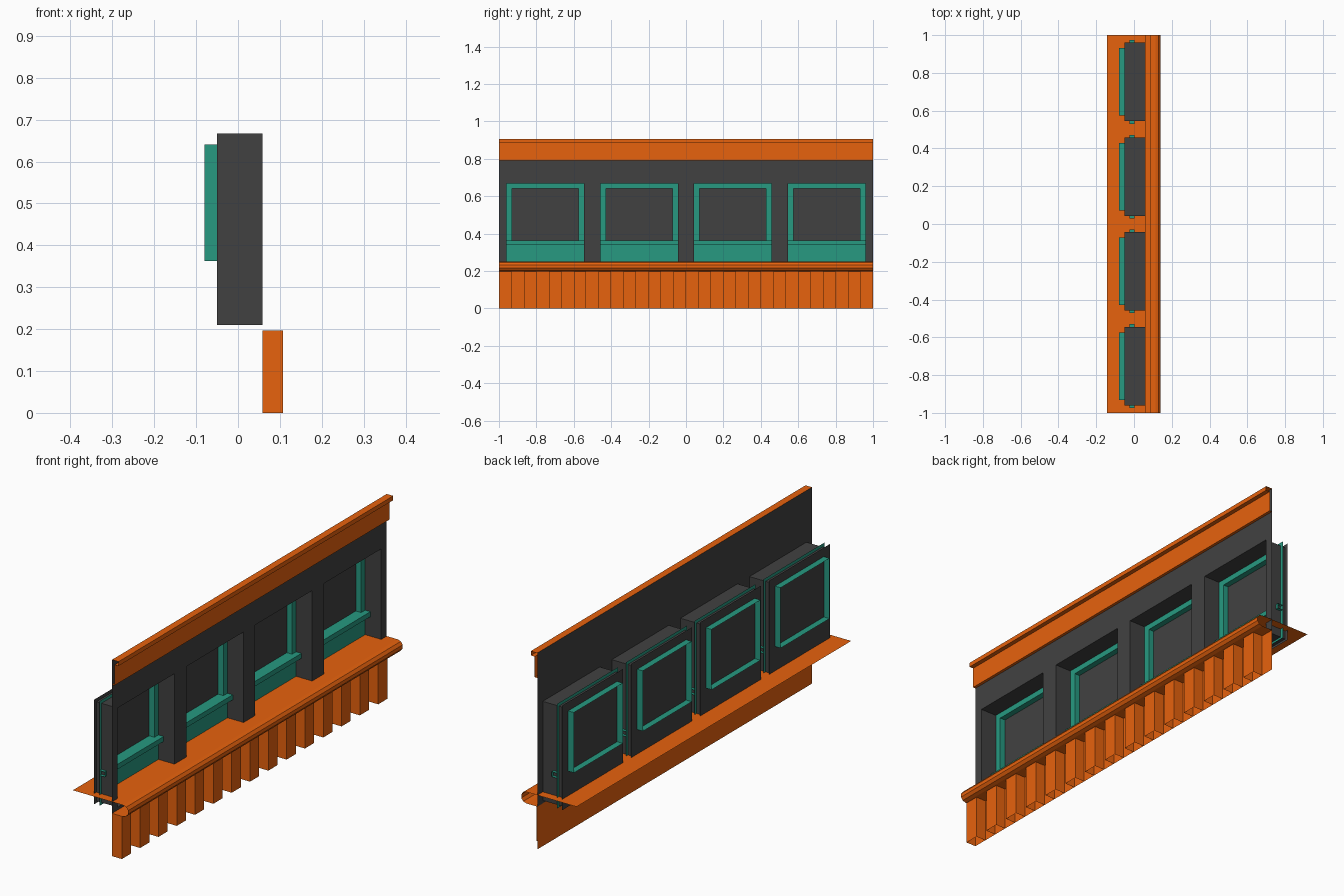
import bpy, bmesh, math

if "Cube" in bpy.data.objects:
    bpy.data.objects.remove(bpy.data.objects["Cube"])


def material(name, rgb):
    m = bpy.data.materials.new(name)
    m.diffuse_color = (*rgb, 1)
    m.use_nodes = True
    m.node_tree.nodes["Principled BSDF"].inputs["Base Color"].default_value = m.diffuse_color
    return m


ORANGE = material("orange_trim", (0.80, 0.122, 0.004))
TEAL = material("teal_frame", (0.02, 0.32, 0.22))
DARK = material("dark_wall", (0.053, 0.053, 0.053))


def make(name, quads, mat):
    """Build one object from a list of faces, welding shared corners."""
    bm = bmesh.new()
    for q in quads:
        bm.faces.new([bm.verts.new(p) for p in q])
    bmesh.ops.remove_doubles(bm, verts=bm.verts, dist=1e-5)
    me = bpy.data.meshes.new(name)
    bm.to_mesh(me)
    bm.free()
    me.materials.append(mat)
    ob = bpy.data.objects.new(name, me)
    bpy.context.collection.objects.link(ob)
    return ob


def sweep(profile, y0, y1):
    """Open x,z profile extruded along y."""
    return [[(a[0], y0, a[1]), (b[0], y0, b[1]), (b[0], y1, b[1]), (a[0], y1, a[1])]
            for a, b in zip(profile, profile[1:])]


def panel(x, y0, y1, z0, z1):
    """Flat sheet facing +x."""
    return [[(x, y0, z0), (x, y1, z0), (x, y1, z1), (x, y0, z1)]]


def tube(x0, x1, y0, y1, z0, z1):
    """Rectangular open-ended tube along x, facing inward."""
    c = [(y0, z0), (y1, z0), (y1, z1), (y0, z1)]
    return [[(x0, *a), (x1, *a), (x1, *b), (x0, *b)]
            for a, b in zip(c, c[1:] + c[:1])]


FACE, BACK, RING = 0.058, -0.05, -0.024   # wall plane, rear of recess, frame plane
HALF, LOW, HIGH = 0.2075, 0.21, 0.667     # opening
WIDE, FOOT, TOP = 0.222, 0.2, 0.682       # window unit, slightly larger than opening
IN, SILL, HEAD = 0.178, 0.363, 0.641      # inside of frame
centres = [-0.7525, -0.25, 0.25, 0.7525]

# Wall sheet with four openings and their deep reveals
cuts = [-1] + [c + s * HALF for c in centres for s in (-1, 1)] + [1]
wall = []
for i, (a, b) in enumerate(zip(cuts, cuts[1:])):
    for j, (lo, hi) in enumerate([(0.197, LOW), (LOW, HIGH), (HIGH, 0.905)]):
        if not (i % 2 and j == 1):
            wall += panel(FACE, a, b, lo, hi)
for c in centres:
    wall += tube(BACK, FACE, c - HALF, c + HALF, LOW, HIGH)
make("wall", wall, DARK)

for n, c in enumerate(centres, 1):
    a, b = c - WIDE, c + WIDE
    # Window frame: flat surround with apron, plus lining that passes the glass
    frame = panel(RING, a, c - IN, SILL, TOP) + panel(RING, c + IN, b, SILL, TOP)
    frame += panel(RING, c - IN, c + IN, HEAD, TOP) + panel(RING, a, b, FOOT, SILL)
    frame += tube(-0.08, RING, c - IN, c + IN, SILL, HEAD)
    make(f"window_frame_{n}", frame, TEAL)
    make(f"window_glass_{n}", panel(BACK - 0.001, a, b, FOOT, TOP), DARK)
    # Projecting sill strip
    make(f"window_sill_{n}", sweep([(RING, SILL), (0.003, SILL), (0.003, 0.34),
                                    (RING, 0.34)], a, b), TEAL)

# Top cornice with overhanging lip
make("cornice", sweep([(FACE, 0.905), (0.091, 0.905), (0.091, 0.885), (0.071, 0.885),
                       (0.071, 0.79), (FACE, 0.79)], -1, 1), ORANGE)

# Ledge with rounded nose that returns under to the wall
nose = [(0.114 + 0.027 * math.sin(math.pi * k / 5), 0.2235 + 0.0265 * math.cos(math.pi * k / 5))
        for k in range(6)]
make("ledge", sweep([(-0.142, 0.25)] + nose + [(FACE, 0.197)], -1, 1), ORANGE)

# Skirt: backing sheet with a row of hollow blocks
skirt = []
step = 2 / 30
for k in range(30):
    y0, y1 = -1 + k * step, -1 + (k + 1) * step
    skirt += panel(FACE, y0, y1, 0, 0.197)
    if k % 2 == 0:
        x = 0.108
        skirt += panel(x, y0, y1, 0, 0.197)
        skirt.append([(FACE, y0, 0), (x, y0, 0), (x, y0, 0.197), (FACE, y0, 0.197)])
        skirt.append([(x, y1, 0), (FACE, y1, 0), (FACE, y1, 0.197), (x, y1, 0.197)])
make("skirt_blocks", skirt, ORANGE)
